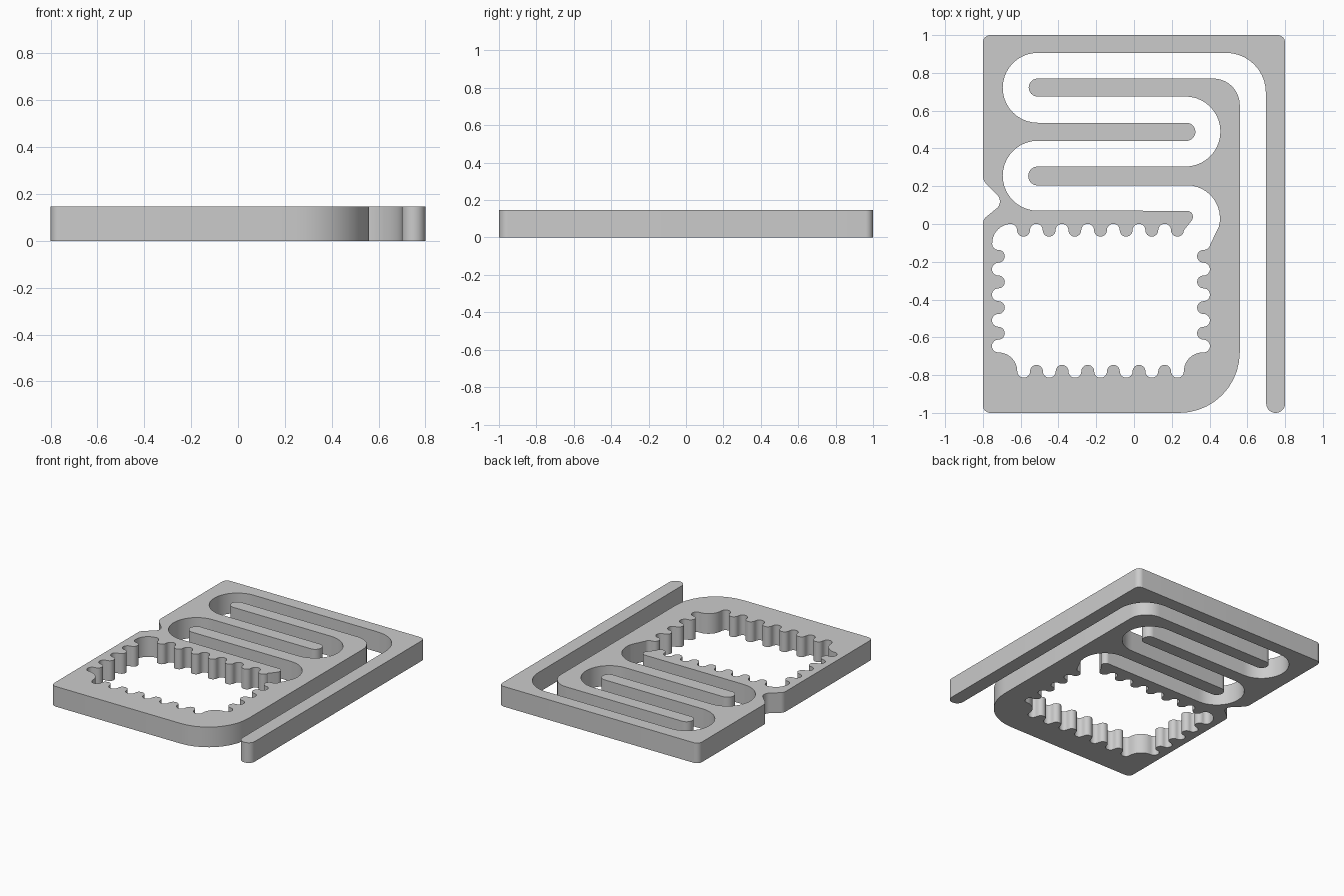
import bpy
import bmesh
import math
from mathutils import Vector

cube = bpy.data.objects.get("Cube")
if cube:
    bpy.data.objects.remove(cube, do_unlink=True)

HEIGHT = 0.146
path = []


def add(x, y):
    p = Vector((x, y, 0))
    if not path or (p - path[-1]).length > 0.003:
        path.append(p)


def arc(cx, cy, r, start, end):
    """Add an arc, angles in degrees; falling angles run clockwise."""
    steps = max(4, round(abs(end - start) / 9))
    for i in range(steps + 1):
        a = math.radians(start + (end - start) * i / steps)
        add(cx + r * math.cos(a), cy + r * math.sin(a))


def teeth(x0, y0, x1, y1, count, side):
    """Add alternating half circles; side 1 begins to the left of travel."""
    start, end = Vector((x0, y0)), Vector((x1, y1))
    r = (end - start).length / count / 2
    along = (end - start).normalized()
    left = Vector((-along.y, along.x))
    for k in range(count):
        centre = start + along * r * (2 * k + 1)
        for i in range(13):
            t = math.pi * i / 12
            p = centre - along * r * math.cos(t) + left * side * r * math.sin(t)
            add(p.x, p.y)
        side = -side


# Outside of the body, from the front left corner
arc(-0.76, -0.96, 0.04, 180, 270)
arc(0.24, -0.68, 0.32, 270, 360)
arc(0.42, 0.63, 0.14, 0, 90)

# Fingers joined to the right side of the body
arc(-0.51, 0.7225, 0.0475, 90, 270)
arc(0.272, 0.4895, 0.1855, 90, -90)
arc(-0.51, 0.254, 0.05, 90, 270)
arc(0.28, 0.03, 0.175, 90, -15)

# Toothed opening, clockwise from its right side
arc(0.368, -0.1, 0.037, -10, -90)
teeth(0.368, -0.137, 0.368, -0.68, 8, -1)
arc(0.364, -0.78, 0.1, 90, 180)
teeth(0.264, -0.78, -0.618, -0.78, 13, 1)
arc(-0.718, -0.78, 0.1, 0, 90)
teeth(-0.718, -0.68, -0.718, -0.137, 8, 1)
arc(-0.718, -0.104, 0.033, -90, -180)
arc(-0.65, -0.1, 0.1, 180, 90)
arc(-0.652, -0.033, 0.033, 90, 0)
teeth(-0.619, -0.033, 0.264, -0.033, 13, -1)

# Fingers joined to the left side of the body
arc(0.28, 0.038, 0.032, -35, 90)
arc(-0.51, 0.2555, 0.185, 270, 90)
arc(0.277, 0.488, 0.048, -90, 90)
arc(-0.51, 0.721, 0.185, 270, 90)

# Long side arm and the back edge
arc(0.488, 0.696, 0.21, 90, 0)
arc(0.75, -0.95, 0.05, 180, 360)
arc(0.76, 0.96, 0.04, 0, 90)
arc(-0.76, 0.96, 0.04, 90, 180)

# Notch in the left edge
arc(-0.74, 0.255, 0.06, 180, 225)
arc(-0.76, 0.12, 0.05, 45, -45)
arc(-0.75, 0.0, 0.05, 135, 180)

# Raise the outline into a solid plate
bm = bmesh.new()
face = bm.faces.new([bm.verts.new(p) for p in path])
raised = bmesh.ops.extrude_face_region(bm, geom=[face], use_keep_orig=True)
top = [g for g in raised["geom"] if isinstance(g, bmesh.types.BMVert)]
bmesh.ops.translate(bm, verts=top, vec=(0, 0, HEIGHT))
bmesh.ops.recalc_face_normals(bm, faces=bm.faces)
mesh = bpy.data.meshes.new("slotted_plate")
bm.to_mesh(mesh)
bm.free()

plate = bpy.data.objects.new("slotted_plate", mesh)
bpy.context.collection.objects.link(plate)

# Plain grey
grey = bpy.data.materials.new("light_grey")
grey.use_nodes = True
colour = (0.6, 0.6, 0.6, 1)
grey.diffuse_color = colour
grey.node_tree.nodes["Principled BSDF"].inputs["Base Color"].default_value = colour
mesh.materials.append(grey)

bpy.ops.object.select_all(action="DESELECT")
plate.select_set(True)
bpy.context.view_layer.objects.active = plate
bpy.ops.object.shade_smooth_by_angle(angle=math.radians(30))
